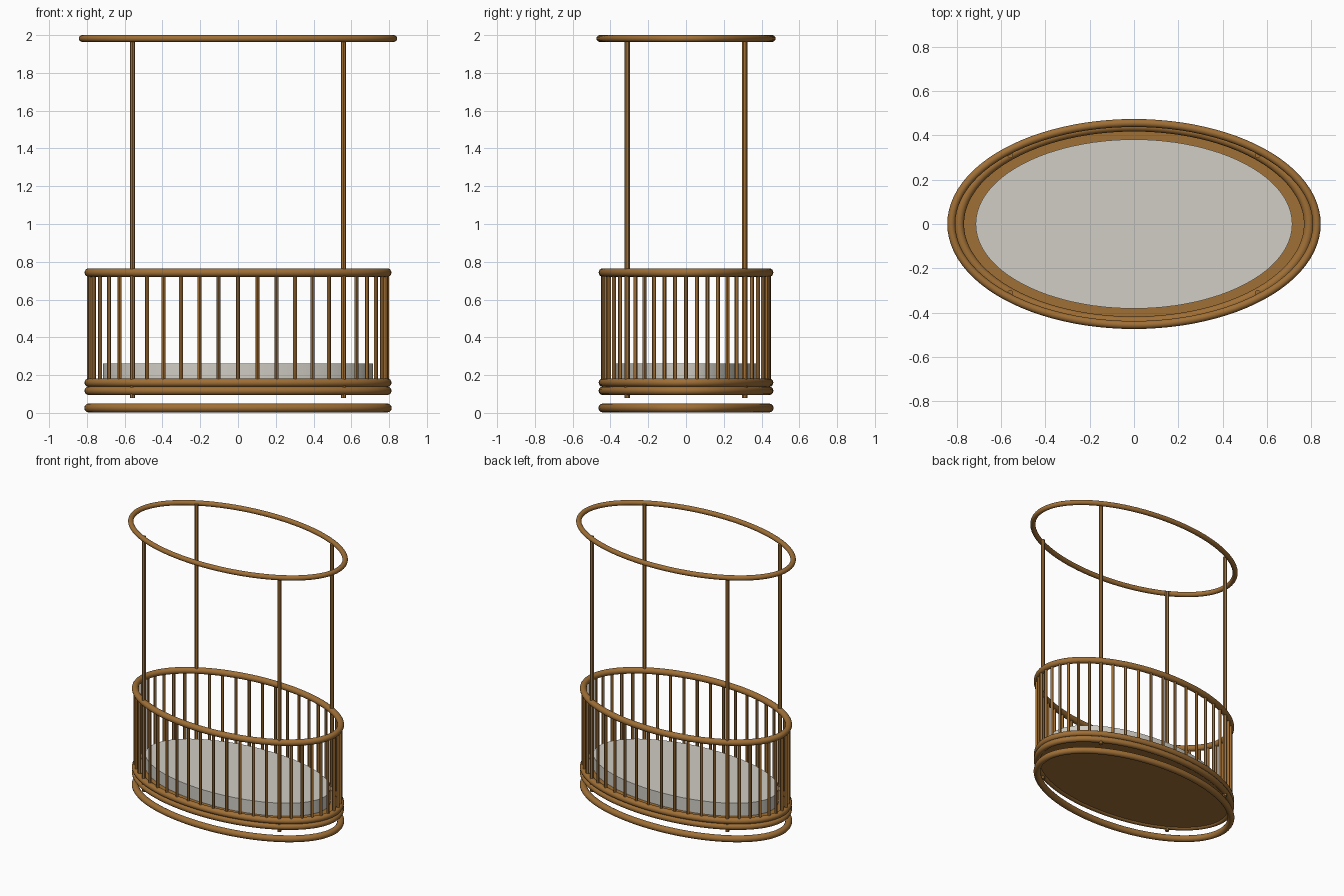
import bpy, bmesh
from math import sin, cos, pi, hypot

if "Cube" in bpy.data.objects:
    bpy.data.objects.remove(bpy.data.objects["Cube"], do_unlink=True)


def make_material(name, rgb):
    mat = bpy.data.materials.new(name)
    mat.use_nodes = True
    mat.diffuse_color = (*rgb, 1)
    bsdf = next(n for n in mat.node_tree.nodes if n.type == 'BSDF_PRINCIPLED')
    bsdf.inputs["Base Color"].default_value = (*rgb, 1)
    return mat


wood = make_material("warm brown wood", (0.35, 0.16, 0.037))
fabric = make_material("pale grey fabric", (0.63, 0.61, 0.55))

# Half-axes of the oval that all the rails follow
A, B = 0.79, 0.44


def finish(name, bm, mat):
    bmesh.ops.recalc_face_normals(bm, faces=bm.faces)
    mesh = bpy.data.meshes.new(name)
    bm.to_mesh(mesh)
    bm.free()
    mesh.materials.append(mat)
    obj = bpy.data.objects.new(name, mesh)
    bpy.context.collection.objects.link(obj)
    bpy.ops.object.select_all(action='DESELECT')
    obj.select_set(True)
    bpy.context.view_layer.objects.active = obj
    bpy.ops.object.shade_smooth_by_angle()
    return obj


def oval_ring(name, a, b, z, r, steps=96, sides=16):
    """Round tube swept along an oval, with even thickness all round."""
    bm = bmesh.new()
    loops = []
    for i in range(steps):
        t = 2 * pi * i / steps
        nx, ny = b * cos(t), a * sin(t)
        n = hypot(nx, ny)
        loop = []
        for j in range(sides):
            p = 2 * pi * j / sides
            out = r * cos(p) / n
            loop.append(bm.verts.new((a * cos(t) + nx * out,
                                      b * sin(t) + ny * out,
                                      z + r * sin(p))))
        loops.append(loop)
    for i in range(steps):
        c, d = loops[i], loops[(i + 1) % steps]
        for j in range(sides):
            k = (j + 1) % sides
            bm.faces.new((c[j], d[j], d[k], c[k]))
    return finish(name, bm, wood)


def oval_slab(name, a, b, z0, z1, mat):
    bm = bmesh.new()
    bmesh.ops.create_cone(bm, cap_ends=True, segments=96,
                          radius1=1, radius2=1, depth=1)
    bmesh.ops.scale(bm, vec=(a, b, z1 - z0), verts=bm.verts)
    bmesh.ops.translate(bm, vec=(0, 0, (z0 + z1) / 2), verts=bm.verts)
    return finish(name, bm, mat)


def rod(name, t, z0, z1, r):
    """Upright rod standing on the oval at angle t."""
    bm = bmesh.new()
    bmesh.ops.create_cone(bm, cap_ends=True, segments=12,
                          radius1=r, radius2=r, depth=z1 - z0)
    bmesh.ops.translate(bm, vec=(A * cos(t), B * sin(t), (z0 + z1) / 2),
                        verts=bm.verts)
    return finish(name, bm, wood)


# Oval rails, from the floor up
oval_ring("floor_ring", A, B, 0.026, 0.0235)
oval_ring("lower_base_rail", A, B, 0.117, 0.0225)
oval_ring("upper_base_rail", A, B, 0.16, 0.0225)
oval_ring("top_rail", A, B, 0.743, 0.0225)
oval_ring("canopy_ring", 0.825, 0.456, 1.982, 0.018)

# Base board and mattress
oval_slab("base_board", A - 0.01, B - 0.01, 0.105, 0.165, wood)
oval_slab("mattress", 0.715, 0.382, 0.165, 0.262, fabric)

# Spindles all round, with a tall post at each diagonal
COUNT = 48
for i in range(COUNT):
    angle = 2 * pi * i / COUNT
    if i % 12 == 6:
        rod("canopy_post", angle, 0.08, 1.982, 0.0135)
    else:
        rod("spindle", angle, 0.16, 0.743, 0.0105)
